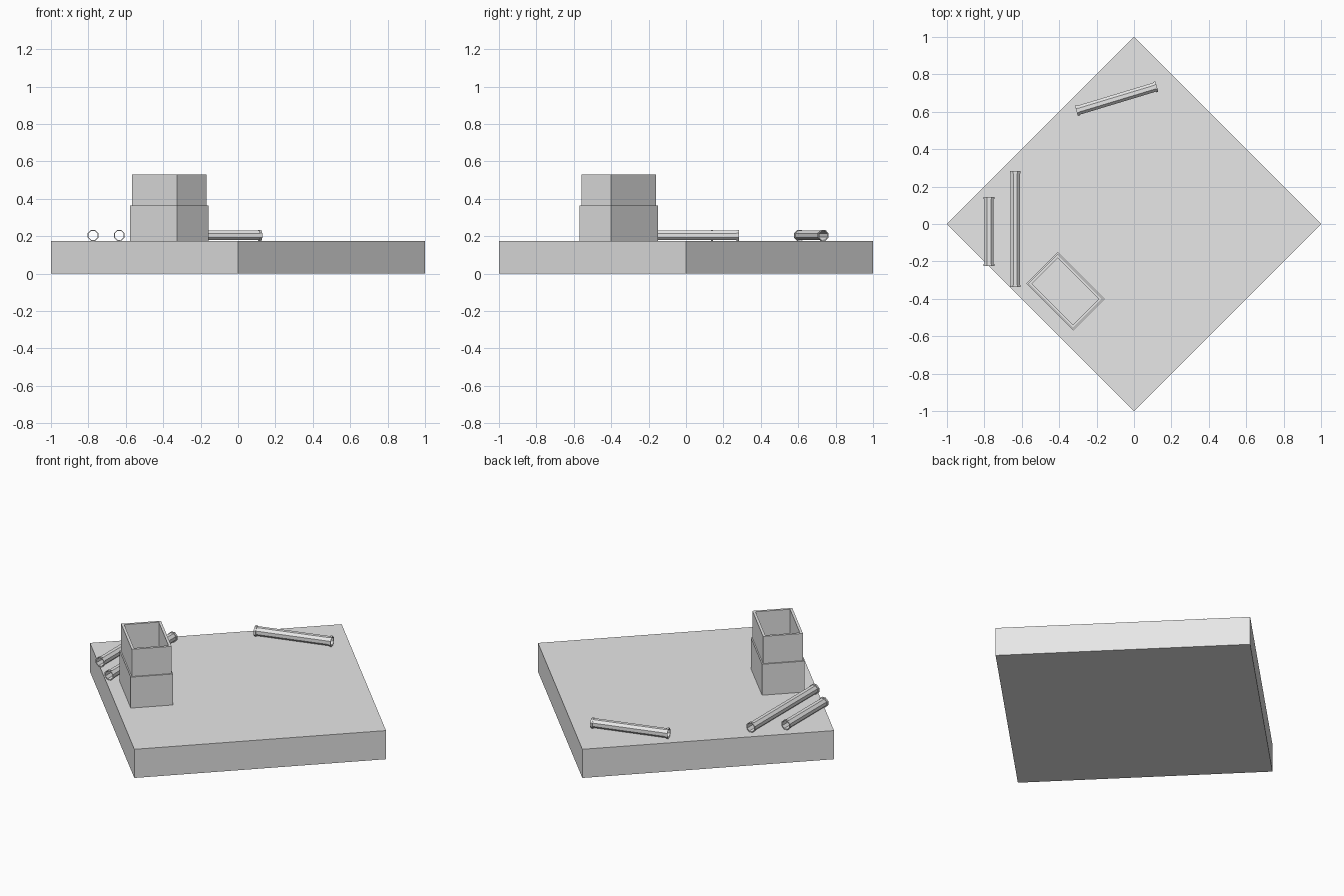
import bpy, bmesh
from math import pi, cos, sin, sqrt, atan2
from mathutils import Matrix, Vector

cube = bpy.data.objects.get("Cube")
if cube:
    bpy.data.objects.remove(cube, do_unlink=True)

# Single plain grey
grey = bpy.data.materials.new("concrete_grey")
grey.use_nodes = True
colour = (0.8, 0.8, 0.8, 1)
grey.diffuse_color = colour
grey.node_tree.nodes["Principled BSDF"].inputs["Base Color"].default_value = colour

SLAB_TOP = 0.175
SIDES = 8


def finish(name, bm, matrix):
    bmesh.ops.recalc_face_normals(bm, faces=bm.faces)
    mesh = bpy.data.meshes.new(name)
    bm.to_mesh(mesh)
    bm.free()
    mesh.materials.append(grey)
    obj = bpy.data.objects.new(name, mesh)
    obj.matrix_world = matrix
    bpy.context.collection.objects.link(obj)
    return obj


def bridge_rings(bm, rings):
    """Join a closed sequence of equal rings into a hollow solid."""
    loops = [[bm.verts.new(p) for p in ring] for ring in rings]
    count = len(loops[0])
    for a, b in zip(loops, loops[1:] + loops[:1]):
        for i in range(count):
            j = (i + 1) % count
            bm.faces.new((a[i], a[j], b[j], b[i]))


def rectangle(length, width, z):
    return [(sx * length / 2, sy * width / 2, z)
            for sx, sy in ((-1, -1), (1, -1), (1, 1), (-1, 1))]


def circle(radius, z):
    angles = [2 * pi * (i + 0.5) / SIDES for i in range(SIDES)]
    return [(radius * cos(a), radius * sin(a), z) for a in angles]


# Square slab standing corner to the front
bm = bmesh.new()
bmesh.ops.create_cube(bm, size=1)
bmesh.ops.scale(bm, vec=(sqrt(2), sqrt(2), SLAB_TOP), verts=bm.verts)
finish("base_slab", bm,
       Matrix.Translation((0, 0, SLAB_TOP / 2)) @ Matrix.Rotation(pi / 4, 4, "Z"))


# Stacked open shaft made of two hollow rectangular sections
def shaft_section(name, length, width, bottom, top, wall=0.015):
    bm = bmesh.new()
    inner = (length - 2 * wall, width - 2 * wall)
    bridge_rings(bm, [rectangle(length, width, bottom), rectangle(length, width, top),
                      rectangle(*inner, top), rectangle(*inner, bottom)])
    finish(name, bm,
           Matrix.Translation((-0.367, -0.36, 0)) @ Matrix.Rotation(-pi / 4, 4, "Z"))


shaft_section("shaft_lower", 0.355, 0.238, SLAB_TOP, 0.364, 0.022)
shaft_section("shaft_upper", 0.34, 0.224, 0.364, 0.53)


# Hollow pipes with a narrow collar at each end
def pipe(name, start, end):
    body, collar, bore, rim = 0.027, 0.031, 0.0255, 0.012
    start, end = Vector(start), Vector(end)
    axis = end - start
    half = axis.length / 2
    profile = [(bore, -half), (collar, -half), (collar, rim - half), (body, rim - half),
               (body, half - rim), (collar, half - rim), (collar, half), (bore, half)]
    bm = bmesh.new()
    bridge_rings(bm, [circle(r, z) for r, z in profile])
    middle = (start + end) / 2
    place = Matrix.Translation((middle.x, middle.y, SLAB_TOP + 0.029))
    finish(name, bm, place @ Matrix.Rotation(atan2(axis.y, axis.x), 4, "Z")
           @ Matrix.Rotation(pi / 2, 4, "Y"))


pipe("short_pipe", (-0.775, -0.225), (-0.775, 0.145))
pipe("long_pipe", (-0.635, -0.338), (-0.635, 0.283))
pipe("loose_pipe", (-0.308, 0.605), (0.122, 0.735))
